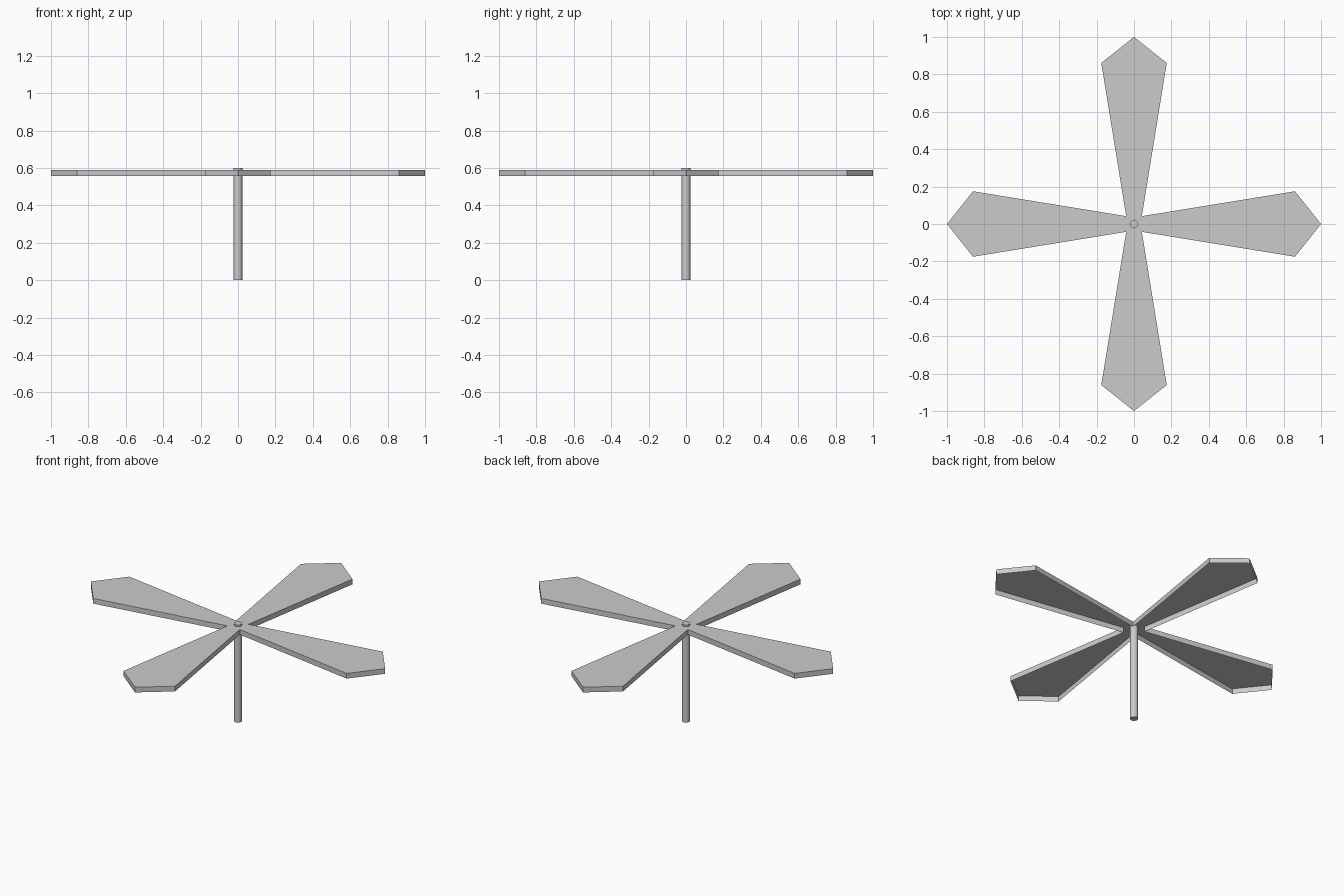
import bpy, bmesh
from mathutils import Matrix
from math import pi

if "Cube" in bpy.data.objects:
    bpy.data.objects.remove(bpy.data.objects["Cube"])

POLE_R, POLE_H = 0.023, 0.60
BLADE_BOTTOM, BLADE_TOP = 0.557, 0.589

# Quarter of the rotor outline: inner notch, shoulder, tip, shoulder
quarter = [(0.042, -0.042), (0.861, -0.175), (1.0, 0.0), (0.861, 0.175)]


def finish(name, bm):
    mesh = bpy.data.meshes.new(name)
    bm.to_mesh(mesh)
    bm.free()
    obj = bpy.data.objects.new(name, mesh)
    bpy.context.collection.objects.link(obj)
    return obj


# Rotor: four-bladed top plate with a skirt wall, open underneath
bm = bmesh.new()
outline = []
for i in range(4):
    turn = Matrix.Rotation(i * pi / 2, 4, 'Z')
    for x, y in quarter:
        v = bm.verts.new((x, y, BLADE_TOP))
        v.co = turn @ v.co
        outline.append(v)
top = bm.faces.new(outline)
bm.normal_update()
skirt = bmesh.ops.extrude_edge_only(bm, edges=list(top.edges))
for v in skirt["geom"]:
    if isinstance(v, bmesh.types.BMVert):
        v.co.z = BLADE_BOTTOM
bmesh.ops.recalc_face_normals(bm, faces=bm.faces)
if top.normal.z < 0:
    bmesh.ops.reverse_faces(bm, faces=bm.faces)
finish("rotor_blades", bm)

# Pole: capped cylinder that pokes through the hub
bpy.ops.mesh.primitive_cylinder_add(vertices=16, radius=POLE_R, depth=POLE_H,
                                    location=(0, 0, POLE_H / 2))
bpy.context.object.name = "pole"
bpy.ops.object.shade_smooth_by_angle()
